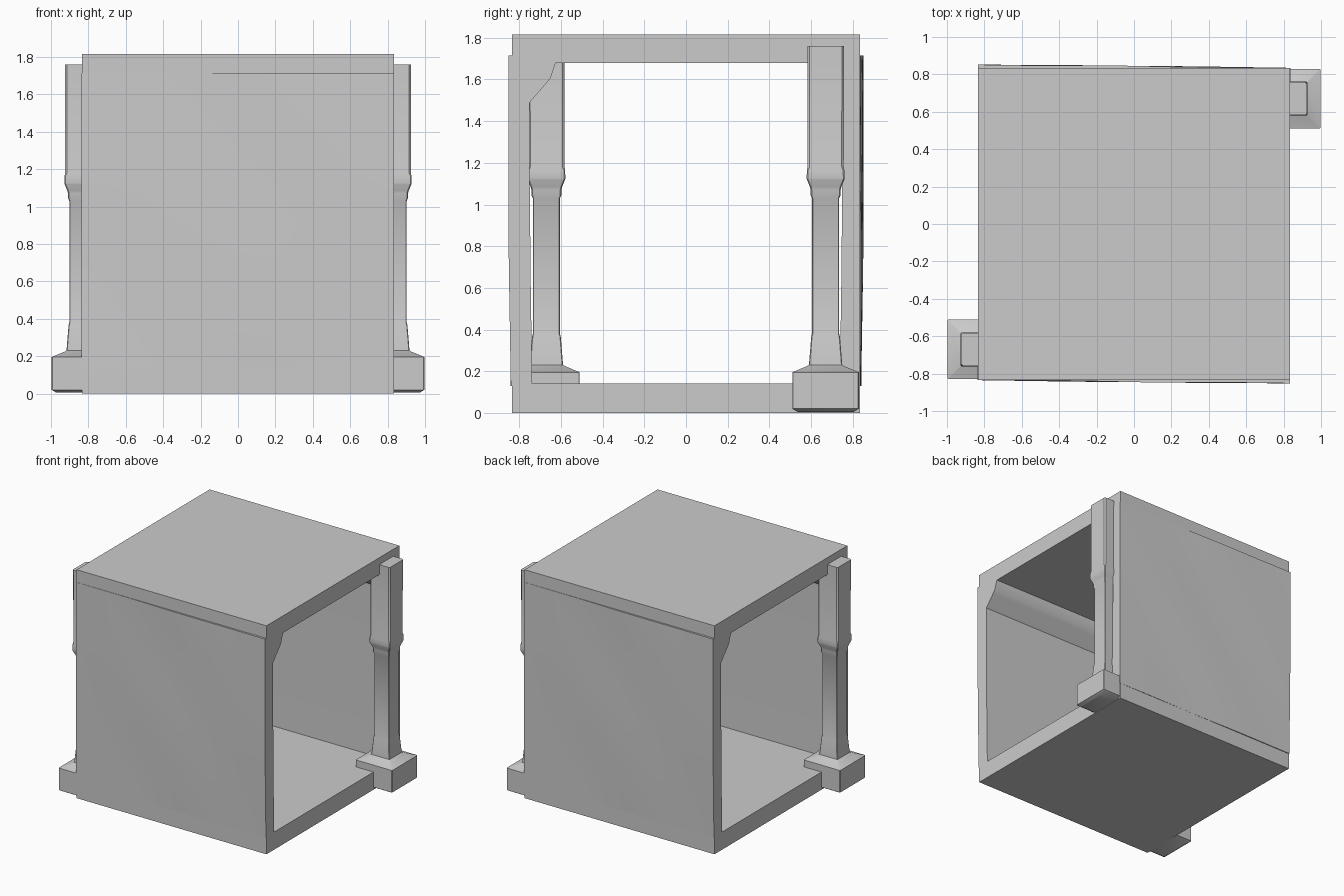
import bpy, bmesh, math
from mathutils import Matrix

if "Cube" in bpy.data.objects:
    bpy.data.objects.remove(bpy.data.objects["Cube"])


def finish(name, bm, turn=False, angle=30):
    """Turn a bmesh into an object, optionally rotated half a turn about z."""
    if turn:
        bmesh.ops.transform(bm, matrix=Matrix.Rotation(math.pi, 4, 'Z'), verts=bm.verts)
    bmesh.ops.recalc_face_normals(bm, faces=bm.faces)
    me = bpy.data.meshes.new(name)
    bm.to_mesh(me)
    bm.free()
    ob = bpy.data.objects.new(name, me)
    bpy.context.collection.objects.link(ob)
    bpy.context.view_layer.objects.active = ob
    ob.select_set(True)
    bpy.ops.object.shade_smooth_by_angle(angle=math.radians(angle))
    ob.select_set(False)
    return ob


def slab(name, z0, z1):
    bm = bmesh.new()
    bmesh.ops.create_cube(bm, size=1)
    for v in bm.verts:
        v.co.x *= 1.668
        v.co.y *= 1.668
        v.co.z = z0 if v.co.z < 0 else z1
    finish(name, bm)


def loft(bm, rings, closed_caps=True):
    """Skin consecutive rings of points and cap both ends."""
    rows = [[bm.verts.new(p) for p in ring] for ring in rings]
    n = len(rows[0])
    for a, b in zip(rows, rows[1:]):
        for i in range(n):
            j = (i + 1) % n
            bm.faces.new((a[i], a[j], b[j], b[i]))
    bm.faces.new(rows[0])
    bm.faces.new(rows[-1])


def pillar(name, turn):
    # square sections: height, half width, corner chamfer
    sections = [(0.005, .135, .004), (0.02, .16, .004), (0.195, .16, .004),
                (0.225, .088, .004), (0.23, .08, .004), (0.365, .069, .004),
                (0.38, .065, .004), (1.03, .065, .004), (1.045, .072, .006),
                (1.07, .072, .006), (1.085, .076, .006), (1.12, .09, .006),
                (1.125, .091, .006), (1.165, .09, .006), (1.18, .087, .01),
                (1.76, .088, .01)]
    rings = []
    for z, h, c in sections:
        k = h - c
        outline = [(h, -k), (h, k), (k, h), (-k, h), (-h, k), (-h, -k), (-k, -h), (k, -h)]
        rings.append([(0.837 + x, 0.67 + y, z) for x, y in outline])
    bm = bmesh.new()
    loft(bm, rings)
    finish(name, bm, turn)


def wall(name, turn):
    # inner face with a cornice at the top, then a slightly bowed outer face
    inner = [(-.738, .13), (-.745, .6), (-.75, 1.1), (-.75, 1.49), (-.669, 1.583),
             (-.65, 1.607), (-.626, 1.68), (-.626, 1.715)]
    outer_z = [1.715, 1.68, 1.5, 1.3, 1.1, .9, .7, .5, .3, .13]
    rings = []
    for i in range(13):
        t = i / 12
        x = -.838 + 1.672 * t
        ring = [(x, y, z) for y, z in inner]
        for z in outer_z:
            bow = .017 * t * min(1, .2 + z)
            ripple = .003 * math.sin(3 * math.pi * t + 5 * z) * math.sin(math.pi * t)
            ring.append((x, -.835 - bow - ripple, z))
        rings.append(ring)
    bm = bmesh.new()
    loft(bm, rings)
    finish(name, bm, turn)


# floor and roof slabs
slab("floor", 0, .14)
slab("roof", 1.68, 1.815)

# side walls, the second turned half way round
wall("front_wall", False)
wall("back_wall", True)

# diagonal pair of pillars
pillar("right_pillar", False)
pillar("left_pillar", True)
